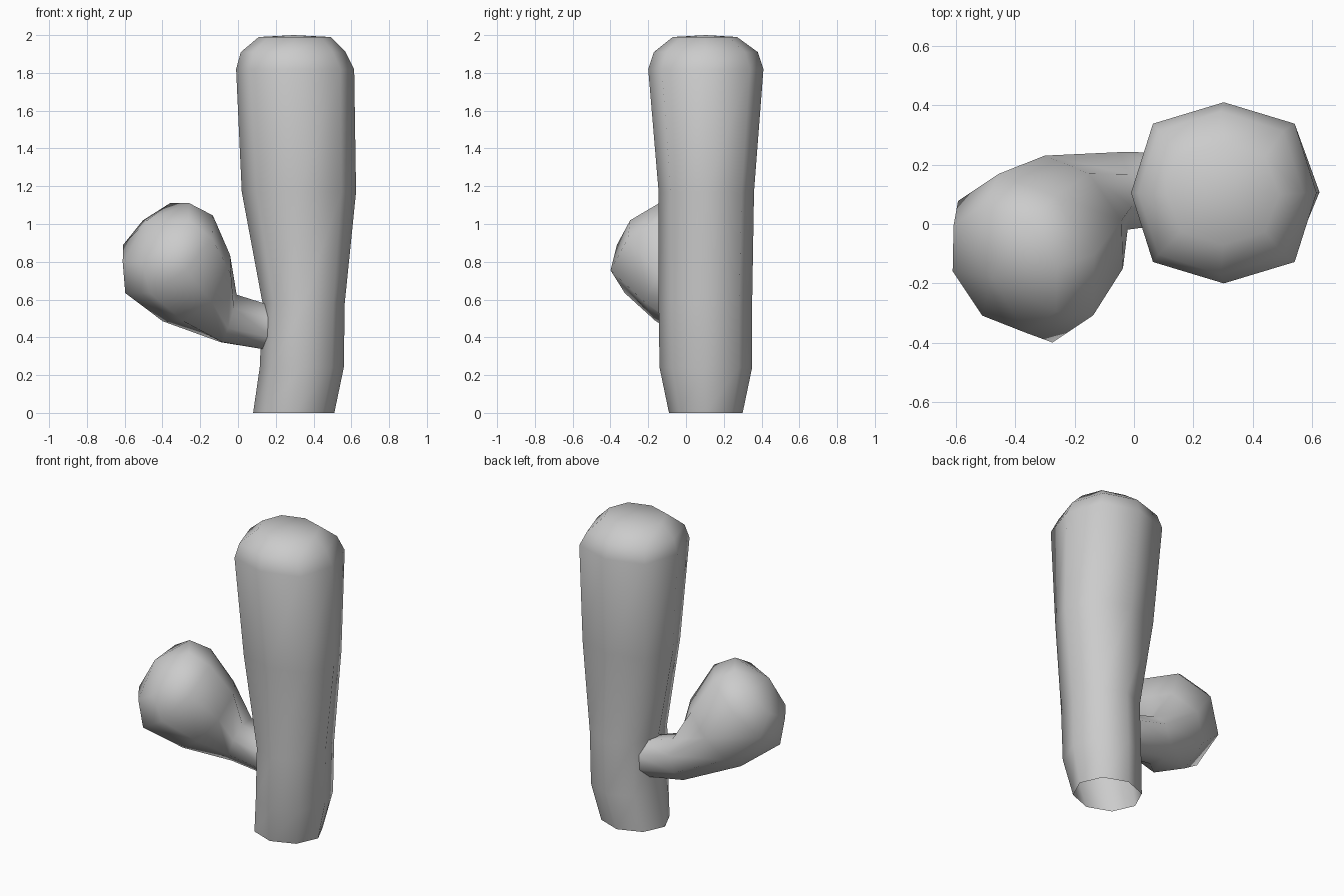
import bpy, bmesh
from math import cos, sin, pi
from mathutils import Vector

cube = bpy.data.objects.get("Cube")
if cube:
    bpy.data.objects.remove(cube, do_unlink=True)

grey = bpy.data.materials.new("plain grey")
grey.use_nodes = True
colour = (0.6, 0.6, 0.6, 1)
grey.diffuse_color = colour
grey.node_tree.nodes["Principled BSDF"].inputs["Base Color"].default_value = colour

SIDES = 8


def loft(name, rings, tip, turn=0):
    """Skin eight-sided rings (centre, axis u, axis v, corner fullness) up to a tip."""
    bm = bmesh.new()
    loops = []
    for centre, u, v, full in rings:
        loop = []
        for i in range(SIDES):
            a = 2 * pi * i / SIDES + turn
            size = full if i % 2 else 1
            loop.append(bm.verts.new(centre + (u * cos(a) + v * sin(a)) * size))
        loops.append(loop)
    for low, high in zip(loops, loops[1:]):
        for i in range(SIDES):
            j = (i + 1) % SIDES
            bm.faces.new((low[i], low[j], high[j], high[i]))
    end = bm.verts.new(tip)
    for i in range(SIDES):
        bm.faces.new((loops[-1][i], loops[-1][(i + 1) % SIDES], end))
    mesh = bpy.data.meshes.new(name)
    bm.to_mesh(mesh)
    bm.free()
    mesh.materials.append(grey)
    mesh.shade_smooth()
    obj = bpy.data.objects.new(name, mesh)
    bpy.context.collection.objects.link(obj)


# Trunk, open underneath: height, left and right limits, front and back limits, fullness
trunk = [
    (0.00, 0.08, 0.51, -0.09, 0.30, 1.0),
    (0.24, 0.115, 0.56, -0.14, 0.35, 1.01),
    (0.58, 0.13, 0.565, -0.145, 0.35, 1.02),
    (1.17, 0.02, 0.625, -0.145, 0.36, 1.05),
    (1.82, -0.01, 0.615, -0.20, 0.41, 1.08),
    (1.91, 0.015, 0.57, -0.17, 0.38, 1.07),
    (1.99, 0.11, 0.49, -0.07, 0.27, 1.05),
]
rings = []
for z, x0, x1, y0, y1, full in trunk:
    centre = Vector(((x0 + x1) / 2, (y0 + y1) / 2, z))
    u = Vector(((x1 - x0) / 2, 0, 0))
    v = Vector((0, (y1 - y0) / 2, 0))
    rings.append((centre, u, v, full))
loft("trunk", rings, Vector((0.295, 0.105, 2.0)))

# Side arm swelling out of the trunk: centre, direction, radius
arm = [
    ((0.19, 0.125, 0.445), (-1, 0, 0.1), 0.125),
    ((-0.05, 0.11, 0.50), (-1, -0.1, 0.3), 0.142),
    ((-0.22, 0.005, 0.66), (-0.62, -0.43, 0.65), 0.25),
    ((-0.365, -0.115, 0.84), (-0.6, -0.4, 0.7), 0.31),
    ((-0.435, -0.15, 0.955), (-0.6, -0.4, 0.7), 0.235),
]
rings = []
for centre, direction, radius in arm:
    d = Vector(direction).normalized()
    u = d.cross(Vector((0, 0, 1))).normalized()
    rings.append((Vector(centre), u * radius, d.cross(u) * radius, 1))
loft("side_arm", rings, Vector((-0.48, -0.18, 1.02)), pi / SIDES)
